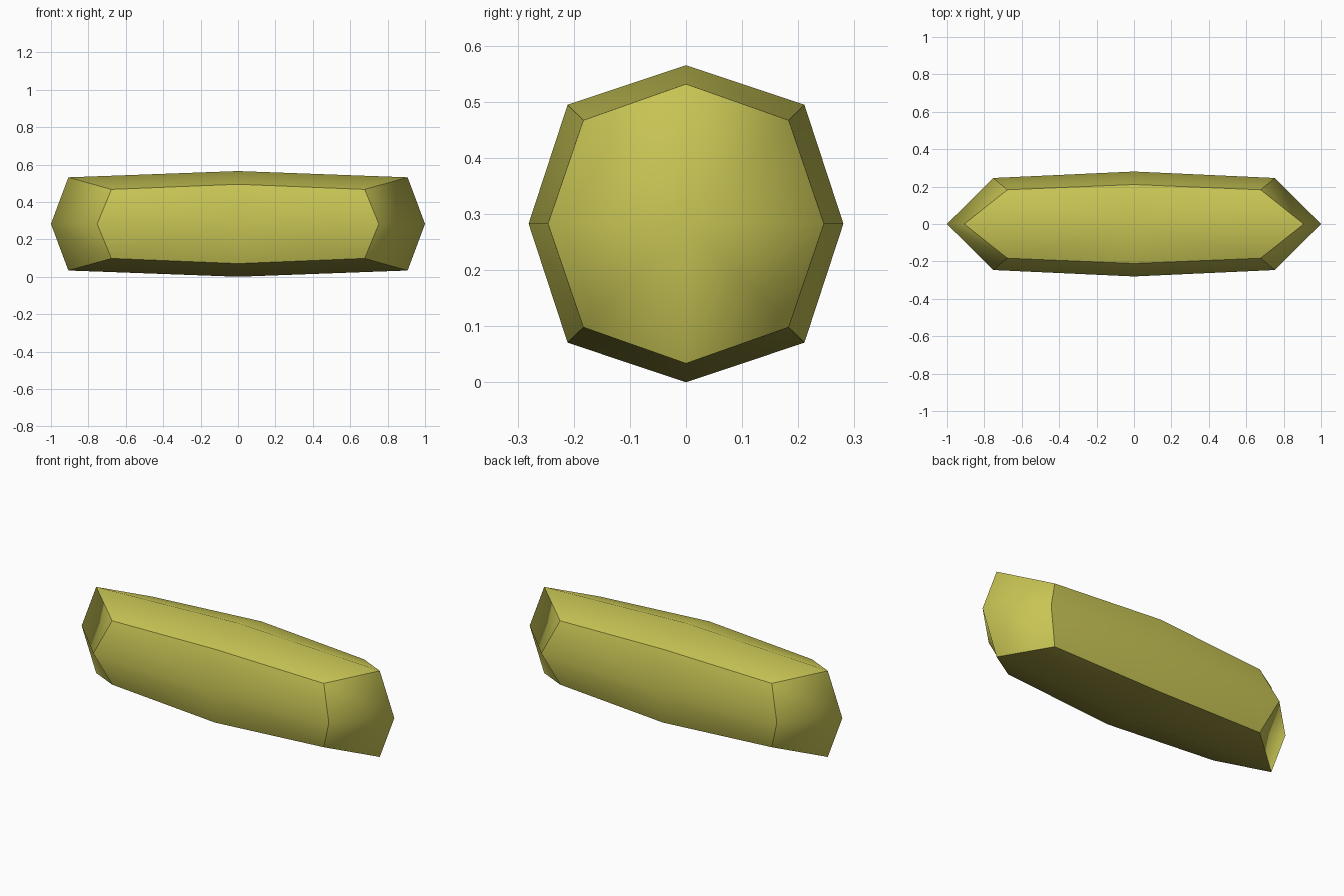
import bpy, bmesh

if "Cube" in bpy.data.objects:
    bpy.data.objects.remove(bpy.data.objects["Cube"])

CENTRE_Z = 0.2825
# Rounded-block offsets per axis: (face centre, its two edge midpoints, corner)
# keyed by whether the other two coordinates (in xyz order) lie on the outside
BULGE = [
    {(0, 0): 1.0,    (1, 0): 0.753, (0, 1): 0.907, (1, 1): 0.677},   # x
    {(0, 0): 0.2805, (1, 0): 0.246, (0, 1): 0.211, (1, 1): 0.183},   # y
    {(0, 0): 0.2825, (1, 0): 0.249, (0, 1): 0.212, (1, 1): 0.1845},  # z
]


def material(name, colour):
    m = bpy.data.materials.new(name)
    m.diffuse_color = (*colour, 1)
    m.use_nodes = True
    m.node_tree.nodes["Principled BSDF"].inputs["Base Color"].default_value = m.diffuse_color
    return m


# Cube with each side split into a 2 x 2 grid
bm = bmesh.new()
bmesh.ops.create_cube(bm, size=2)
bmesh.ops.subdivide_edges(bm, edges=bm.edges[:], cuts=1, use_grid_fill=True)

# Split each quad from side centre to corner, the convex way
ends = [v for v in bm.verts if sum(abs(c) > 0.9 for c in v.co) != 2]
bmesh.ops.connect_verts(bm, verts=ends)

# Smooth inside each bulged side, sharp along the twelve original cube edges
for e in bm.edges:
    mid = (e.verts[0].co + e.verts[1].co) / 2
    e.smooth = sum(abs(c) > 0.9 for c in mid) < 2
# Underside is the darker colour
for f in bm.faces:
    f.smooth = True
    f.material_index = 1 if f.calc_center_median().z < -0.9 else 0

# Bulge the sides outward
for v in bm.verts:
    sign = [round(c) for c in v.co]
    for axis in range(3):
        others = tuple(abs(sign[i]) for i in range(3) if i != axis)
        v.co[axis] = sign[axis] * BULGE[axis][others]
    v.co.z += CENTRE_Z
bmesh.ops.recalc_face_normals(bm, faces=bm.faces[:])

mesh = bpy.data.meshes.new("rounded_bar")
bm.to_mesh(mesh)
bm.free()
mesh.materials.append(material("olive yellow", (0.58, 0.56, 0.09)))
mesh.materials.append(material("dark olive", (0.27, 0.25, 0.04)))
bar = bpy.data.objects.new("rounded_bar", mesh)
bpy.context.collection.objects.link(bar)
